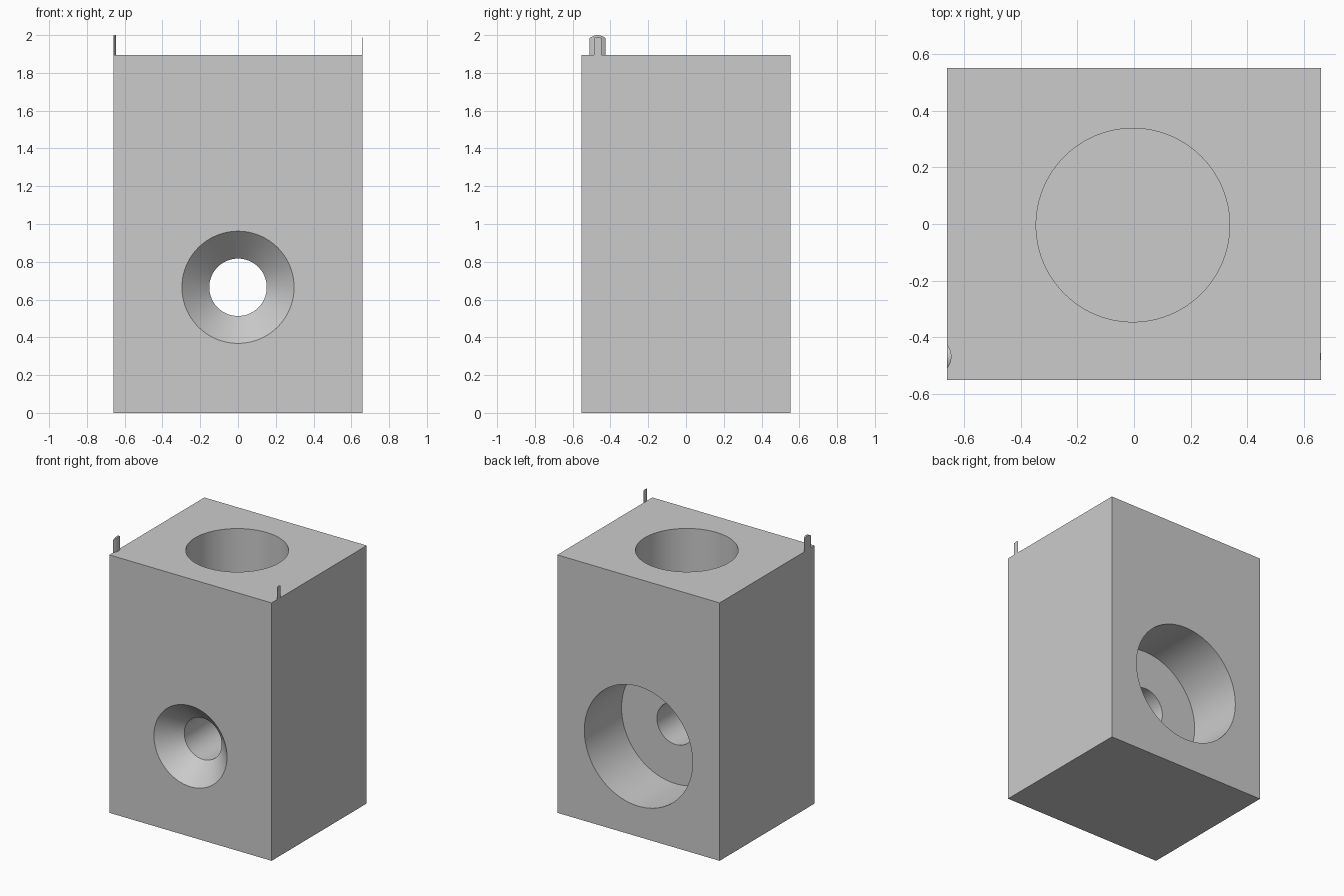
import bpy, bmesh, math
from mathutils import Matrix

if "Cube" in bpy.data.objects:
    bpy.data.objects.remove(bpy.data.objects["Cube"], do_unlink=True)

grey = bpy.data.materials.new("plain grey")
grey.use_nodes = True
COLOUR = (0.6, 0.6, 0.6, 1)
grey.diffuse_color = COLOUR
grey.node_tree.nodes["Principled BSDF"].inputs["Base Color"].default_value = COLOUR

WIDTH, DEPTH, HEIGHT = 1.32, 1.104, 1.895
AXIS_Z = 0.665


def make(name, bm):
    bmesh.ops.recalc_face_normals(bm, faces=bm.faces)
    mesh = bpy.data.meshes.new(name)
    bm.to_mesh(mesh)
    bm.free()
    mesh.materials.append(grey)
    ob = bpy.data.objects.new(name, mesh)
    bpy.context.collection.objects.link(ob)
    return ob


def lathe(name, profile, matrix, sides=96):
    """Solid of revolution about local z from (radius, height) pairs."""
    bm = bmesh.new()
    rings = []
    for r, h in profile:
        angles = [2 * math.pi * i / sides for i in range(sides)]
        rings.append([bm.verts.new((r * math.cos(a), r * math.sin(a), h)) for a in angles])
    for low, high in zip(rings, rings[1:]):
        for i in range(sides):
            j = (i + 1) % sides
            bm.faces.new((low[i], low[j], high[j], high[i]))
    bm.faces.new(rings[0])
    bm.faces.new(rings[-1])
    bm.transform(matrix)
    ob = make(name, bm)
    ob.hide_render = True
    return ob


def smooth(ob):
    bpy.ops.object.select_all(action='DESELECT')
    ob.select_set(True)
    bpy.context.view_layer.objects.active = ob
    bpy.ops.object.shade_smooth_by_angle(angle=math.radians(30))


def sliver(name, x, inward, y, half, bulge, top, drop, steps=12):
    """Thin upright tab: a circle segment in plan with a rounded top."""
    bm = bmesh.new()
    low, high = [], []
    for i in range(steps + 1):
        t = 2 * i / steps - 1
        px, py = x + inward * bulge * (1 - t * t), y + half * t
        low.append(bm.verts.new((px, py, HEIGHT)))
        high.append(bm.verts.new((px, py, top - drop * t * t)))
    for i in range(steps):
        bm.faces.new((low[i], low[i + 1], high[i + 1], high[i]))
    bm.faces.new(low)
    # flat outer side and lid share the rounded outline
    edge = [bm.verts.new((x, v.co.y, v.co.z)) for v in high[1:-1]]
    edge = [high[0]] + edge + [high[-1]]
    bm.faces.new([low[0]] + edge + [low[-1]])
    for i in range(steps):
        quad = (high[i], high[i + 1], edge[i + 1], edge[i])
        bm.faces.new(list(dict.fromkeys(quad)))
    smooth(make(name, bm))


# Main block
bm = bmesh.new()
bmesh.ops.create_cube(bm, size=1)
bm.transform(Matrix.Translation((0, 0, HEIGHT / 2)) @ Matrix.Diagonal((WIDTH, DEPTH, HEIGHT, 1)))
block = make("block", bm)

# Countersink in front, through hole, wide bore at the back
along_y = Matrix.Translation((0, 0, AXIS_Z)) @ Matrix.Rotation(-math.pi / 2, 4, 'X')
through = lathe("through_cutter",
                [(0.345, -0.6), (0.152, -0.407), (0.152, 0.12), (0.44, 0.12), (0.44, 0.7)], along_y)

# Blind round socket in the top
socket = lathe("socket_cutter", [(0.342, 1.32), (0.342, 2.1)], Matrix.Translation((-0.004, -0.004, 0)))

bpy.context.view_layer.objects.active = block
for cutter in (through, socket):
    mod = block.modifiers.new(cutter.name, 'BOOLEAN')
    mod.operation, mod.solver, mod.object = 'DIFFERENCE', 'EXACT', cutter
    bpy.ops.object.modifier_apply(modifier=mod.name)
    bpy.data.objects.remove(cutter, do_unlink=True)
smooth(block)

# Small tabs standing on the side edges near the front
sliver("right_tab", -WIDTH / 2, 1, -0.468, 0.042, 0.015, 2.0, 0.016)
sliver("left_tab", WIDTH / 2, -1, -0.468, 0.02, 0.003, 1.988, 0.003)
